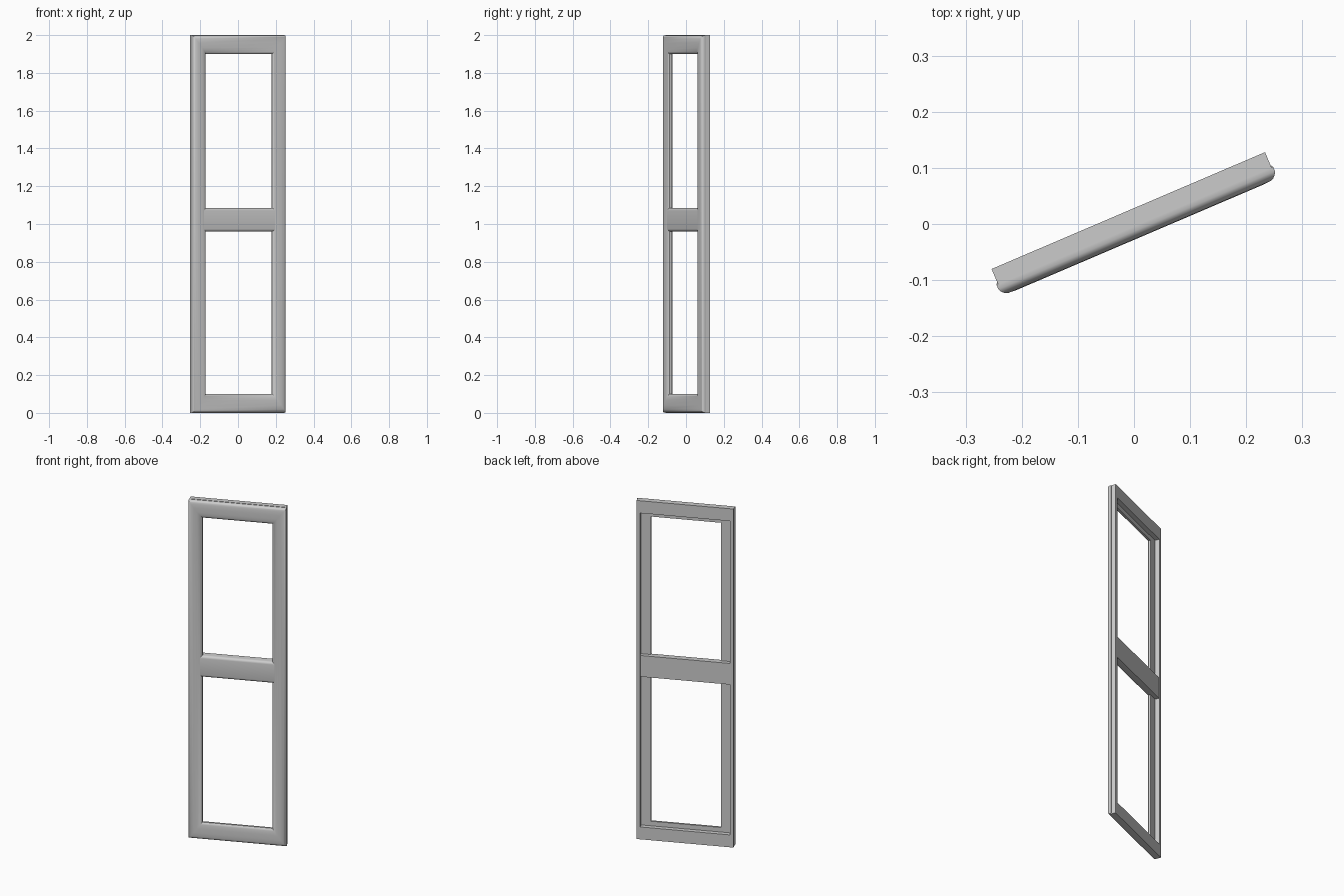
import bpy, math

if "Cube" in bpy.data.objects:
    bpy.data.objects.remove(bpy.data.objects["Cube"])

ANGLE = math.atan2(0.208, 0.487)   # the panel stands turned about z


def make_object(name, verts, faces):
    mesh = bpy.data.meshes.new(name)
    mesh.from_pydata(verts, [], faces)
    obj = bpy.data.objects.new(name, mesh)
    bpy.context.collection.objects.link(obj)
    obj.rotation_euler[2] = ANGLE
    bpy.ops.object.select_all(action='DESELECT')
    obj.select_set(True)
    bpy.context.view_layer.objects.active = obj
    bpy.ops.object.mode_set(mode='EDIT')
    bpy.ops.mesh.select_all(action='SELECT')
    bpy.ops.mesh.normals_make_consistent(inside=False)
    bpy.ops.object.mode_set(mode='OBJECT')
    bpy.ops.object.shade_smooth_by_angle(angle=math.radians(35))
    return obj


def mitred_frame(name, profile, half_w, half_h, stile, rail):
    """Sweep a closed (t, depth) profile round a rectangle; t runs outer to inner."""
    n = len(profile)
    verts = [(sx * (half_w - t * stile), y, 1 + sz * (half_h - t * rail))
             for sx, sz in ((-1, -1), (1, -1), (1, 1), (-1, 1))
             for t, y in profile]
    faces = []
    for c in range(4):
        d = (c + 1) % 4
        for i in range(n):
            j = (i + 1) % n
            faces.append((c * n + i, d * n + i, d * n + j, c * n + j))
    return make_object(name, verts, faces)


def extruded_bar(name, profile, half_w):
    """Extrude a (depth, z) profile along the panel width."""
    n = len(profile)
    verts = [(x, y, z) for x in (-half_w, half_w) for y, z in profile]
    faces = [(i, (i + 1) % n, n + (i + 1) % n, n + i) for i in range(n)]
    faces += [tuple(range(n)), tuple(range(n, 2 * n))]
    return make_object(name, verts, faces)


# Rounded front moulding
front = [(0.03, 0.0), (0, -0.004), (0, -0.012), (0.04, -0.018), (0.1, -0.0225),
         (0.18, -0.025), (0.4, -0.026), (0.65, -0.0255), (0.78, -0.0235),
         (0.88, -0.0205), (0.95, -0.017), (1, -0.012), (1, 0.0)]
mitred_frame("front_moulding", front, 0.268, 0.998, 0.076, 0.098)

# Square back frame with narrow stiles, leaving a rebate behind the moulding
back = [(0, -0.004), (0, 0.026), (1, 0.026), (1, -0.004)]
mitred_frame("back_frame", back, 0.265, 1.0, 0.02, 0.073)

# Middle rail with softened front edges
z0, z1, yf, r = 0.96, 1.085, -0.0215, 0.014
rail = [(0.024, z0)]
arc = [math.radians(a) for a in (0, 22.5, 45, 67.5, 90)]
rail += [(yf + r - r * math.sin(a), z0 + r - r * math.cos(a)) for a in arc]
rail += [(yf + r - r * math.sin(a), z1 - r + r * math.cos(a)) for a in reversed(arc)]
rail += [(0.024, z1)]
extruded_bar("middle_rail", rail, 0.246)
